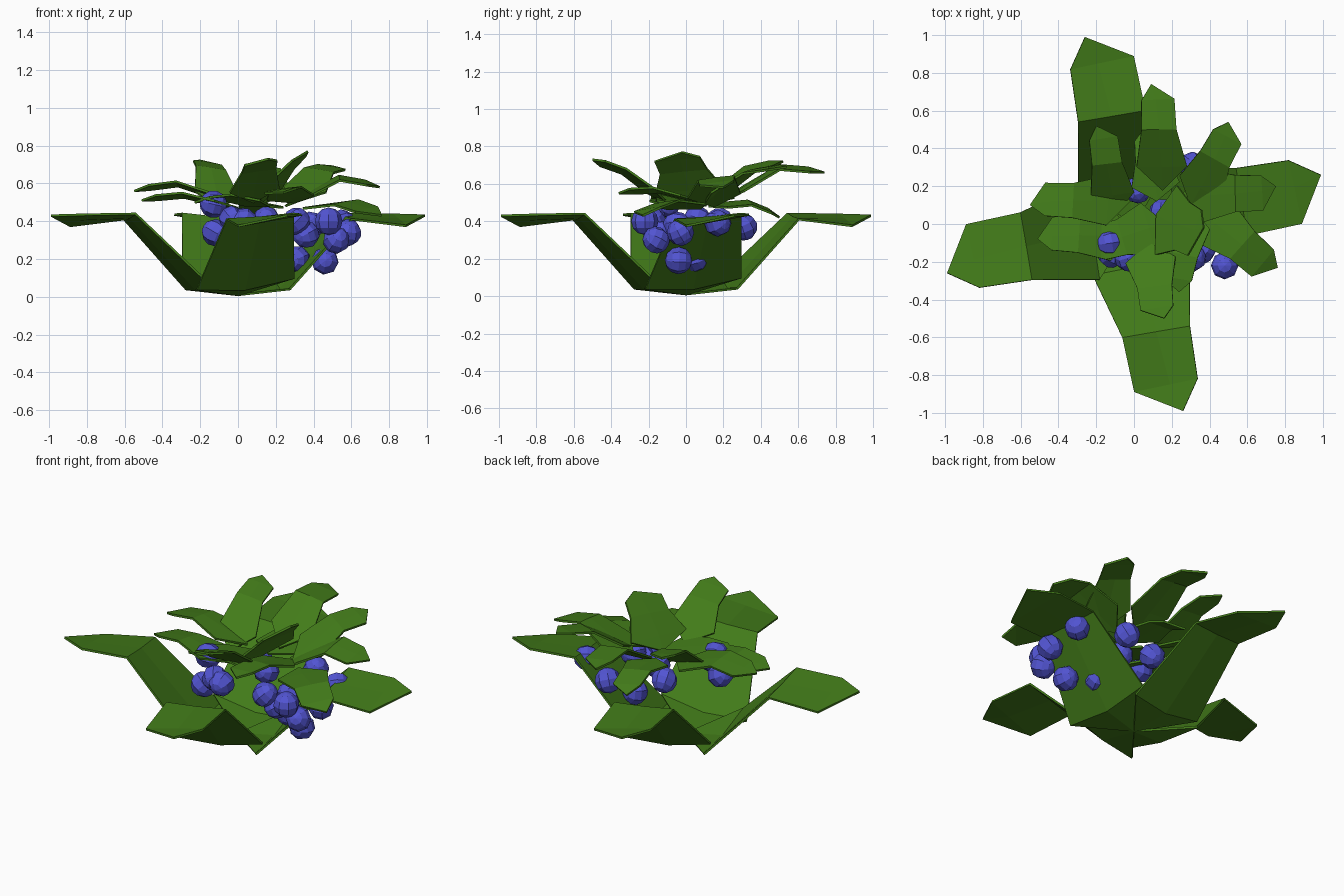
import bpy, bmesh, math
from mathutils import Vector


def material(name, color):
    m = bpy.data.materials.new(name)
    m.diffuse_color = (*color, 1)
    return m


GREEN = material("leaf_green", (0.055, 0.20, 0.01))
BLUE = material("berry_blue", (0.085, 0.09, 0.65))

# Leaf plan per station: (right s, right v), (middle s, middle v), (left s, left v)
PLAN = [((0.205, 0.275), (0.22, 0.02), (0.248, -0.235)),
        ((0.555, 0.208), (0.57, 0.03), (0.586, -0.146)),
        ((0.84, 0.22), (0.85, 0.03), (0.857, -0.116))]


def leaf(name, base, tip, rows, width):
    """Folded leaf; rows hold the right, middle and left heights of each station."""
    base, tip = Vector(base), Vector(tip)
    run = Vector((tip.x - base.x, tip.y - base.y))
    side = Vector((run.y, -run.x)).normalized() * width
    bm = bmesh.new()
    b, t = bm.verts.new(base), bm.verts.new(tip)
    grid = []
    for plan, heights in zip(PLAN, rows):
        row = []
        for (s, v), z in zip(plan, heights):
            p = base.xy + run * s + side * v
            row.append(bm.verts.new((p.x, p.y, z)))
        grid.append(row)
    for k in (0, 1):
        bm.faces.new((b, grid[0][k + 1], grid[0][k]))
        bm.faces.new((grid[2][k], grid[2][k + 1], t))
        for lo, hi in zip(grid, grid[1:]):
            bm.faces.new((lo[k], lo[k + 1], hi[k + 1], hi[k]))
    bmesh.ops.recalc_face_normals(bm, faces=bm.faces)
    me = bpy.data.meshes.new(name)
    bm.to_mesh(me)
    bm.free()
    me.materials.append(GREEN)
    ob = bpy.data.objects.new(name, me)
    bpy.context.collection.objects.link(ob)
    mod = ob.modifiers.new("thickness", 'SOLIDIFY')
    mod.thickness = 0.012
    mod.offset = 0
    return ob


# Four large outer leaves in a pinwheel
BIG = [(0.04, 0.04, 0.10), (0.41, 0.42, 0.44), (0.375, 0.41, 0.435)]
for i in range(4):
    ob = leaf(f"outer_leaf_{i + 1}", (0, 0, 0.01), (0.26, -0.99, 0.43), BIG, 1.02)
    ob.rotation_euler.z = i * math.pi / 2

# Small crown leaves: base, tip, height at the bend, width
CROWN = [
    ((-0.10, 0.05, 0.46), (-0.20, 0.52, 0.72), 0.68, 0.45),
    ((0.08, -0.10, 0.50), (0.16, -0.50, 0.73), 0.67, 0.52),
    ((0.12, 0.05, 0.50), (0.37, -0.02, 0.77), 0.67, 0.75),
    ((0.30, 0.10, 0.50), (0.50, 0.54, 0.69), 0.67, 0.50),
    ((0.25, 0.15, 0.48), (0.75, 0.20, 0.58), 0.63, 0.55),
    ((0.35, 0.08, 0.47), (0.76, -0.23, 0.43), 0.50, 0.55),
    ((0.15, 0.18, 0.50), (0.09, 0.74, 0.66), 0.69, 0.52),
    ((-0.02, 0.12, 0.50), (-0.55, 0.10, 0.56), 0.60, 0.52),
    ((0.00, -0.07, 0.47), (-0.51, -0.08, 0.51), 0.54, 0.52),
    ((0.17, 0.00, 0.48), (-0.23, -0.15, 0.50), 0.53, 0.55),
    ((0.30, 0.10, 0.50), (0.24, -0.36, 0.55), 0.57, 0.50),
    ((0.12, 0.12, 0.48), (0.05, 0.50, 0.42), 0.50, 0.50),
]
for i, (base, tip, mid, width) in enumerate(CROWN):
    z1 = base[2] + (mid - base[2]) * 0.4
    z3 = mid + (tip[2] - mid) * 0.6 + 0.005
    rows = [(z - 0.015, z, z + 0.01) for z in (z1, mid, z3)]
    leaf(f"crown_leaf_{i + 1}", base, tip, rows, width)

# Berries
BERRIES = [
    (0.48, -0.22, 0.40), (0.58, -0.03, 0.34), (0.52, -0.16, 0.30),
    (0.46, -0.04, 0.19), (0.31, 0.05, 0.20), (0.55, 0.17, 0.39),
    (-0.13, -0.10, 0.49), (-0.12, -0.16, 0.34), (-0.03, -0.18, 0.41),
    (0.03, -0.20, 0.40), (0.15, 0.06, 0.41), (0.02, 0.18, 0.40),
    (0.31, 0.31, 0.37), (0.31, -0.18, 0.40), (0.36, -0.14, 0.33),
    (0.39, -0.05, 0.38),
]
for i, pos in enumerate(BERRIES):
    bpy.ops.mesh.primitive_uv_sphere_add(segments=8, ring_count=6, radius=0.073, location=pos)
    ob = bpy.context.object
    ob.name = f"berry_{i + 1}"
    ob.rotation_euler = (0.5 * i, 0.3 * i, 0)
    ob.data.materials.append(BLUE)
